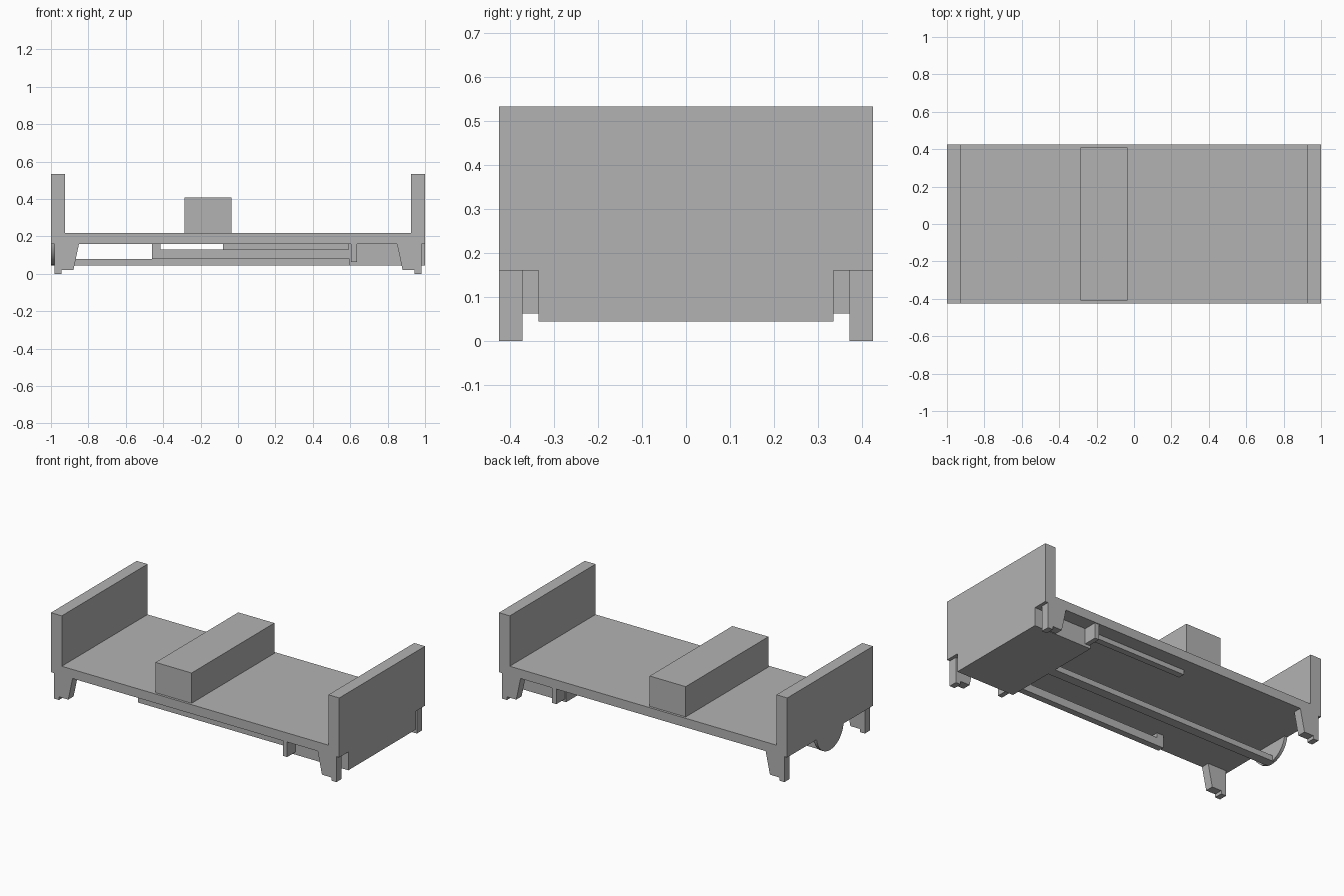
import bpy, bmesh, math

cube = bpy.data.objects.get("Cube")
if cube:
    bpy.data.objects.remove(cube, do_unlink=True)

grey = bpy.data.materials.new("plain_grey")
grey.use_nodes = True
colour = (0.45, 0.45, 0.45, 1)
grey.diffuse_color = colour
grey.node_tree.nodes["Principled BSDF"].inputs["Base Color"].default_value = colour


def extrude(name, points, direction):
    """Solid made by sweeping a flat outline along a direction."""
    bm = bmesh.new()
    face = bm.faces.new([bm.verts.new(p) for p in points])
    swept = bmesh.ops.extrude_face_region(bm, geom=[face])["geom"]
    verts = [v for v in swept if isinstance(v, bmesh.types.BMVert)]
    bmesh.ops.translate(bm, verts=verts, vec=direction)
    bmesh.ops.recalc_face_normals(bm, faces=bm.faces)
    mesh = bpy.data.meshes.new(name)
    bm.to_mesh(mesh)
    bm.free()
    mesh.materials.append(grey)
    obj = bpy.data.objects.new(name, mesh)
    bpy.context.collection.objects.link(obj)
    return obj


def side_profile(name, outline, y0, y1):
    """Outline in x and z, swept along y."""
    return extrude(name, [(x, y0, z) for x, z in outline], (0, y1 - y0, 0))


def box(name, x0, x1, y0, y1, z0, z1):
    return side_profile(name, [(x0, z0), (x1, z0), (x1, z1), (x0, z1)], y0, y1)


# Deck and both end walls as one profile
W = 0.425
side_profile("deck_with_end_walls", [
    (-1, 0.16), (1, 0.16), (1, 0.533), (0.925, 0.533), (0.925, 0.217),
    (-0.925, 0.217), (-0.925, 0.533), (-1, 0.533)], -W, W)

# Raised block across the deck
box("cross_block", -0.285, -0.035, -0.41, 0.41, 0.217, 0.407)

# Equipment box under one end
box("underfloor_box", 0.597, 1, -0.335, 0.335, 0.045, 0.16)

# Tapered corner legs with stepped feet, and side brackets
leg = [(0.85, 0.16), (0.88, 0.02), (0.945, 0.02), (0.945, 0), (0.98, 0), (0.98, 0.16)]
for side, s in (("front", -1), ("back", 1)):
    for end, e in (("left", 1), ("right", -1)):
        side_profile(f"{side}_{end}_leg", [(e * x, z) for x, z in leg], s * 0.372, s * W)
    box(f"{side}_bracket", 0.605, 0.635, s * 0.335, s * 0.42, 0.063, 0.16)

# Central pipe and the two side rails
box("centre_bar", -0.985, 0.6, -0.03, 0.03, 0.045, 0.08)
side_profile("front_rail", [
    (-0.46, 0.08), (0.6, 0.08), (0.6, 0.16), (0.59, 0.16), (0.59, 0.13),
    (-0.415, 0.13), (-0.415, 0.16), (-0.46, 0.16)], -0.335, -0.295)
box("back_rail", -0.08, 0.6, 0.295, 0.335, 0.13, 0.16)

# Round plate hanging below the other end
arc = [math.pi * (1 + i / 20) for i in range(21)]
plate = extrude("end_disc", [(-1, 0.135 * math.cos(a), 0.18 + 0.135 * math.sin(a))
                             for a in arc], (0.02, 0, 0))
bpy.context.view_layer.objects.active = plate
plate.select_set(True)
bpy.ops.object.shade_smooth_by_angle()
